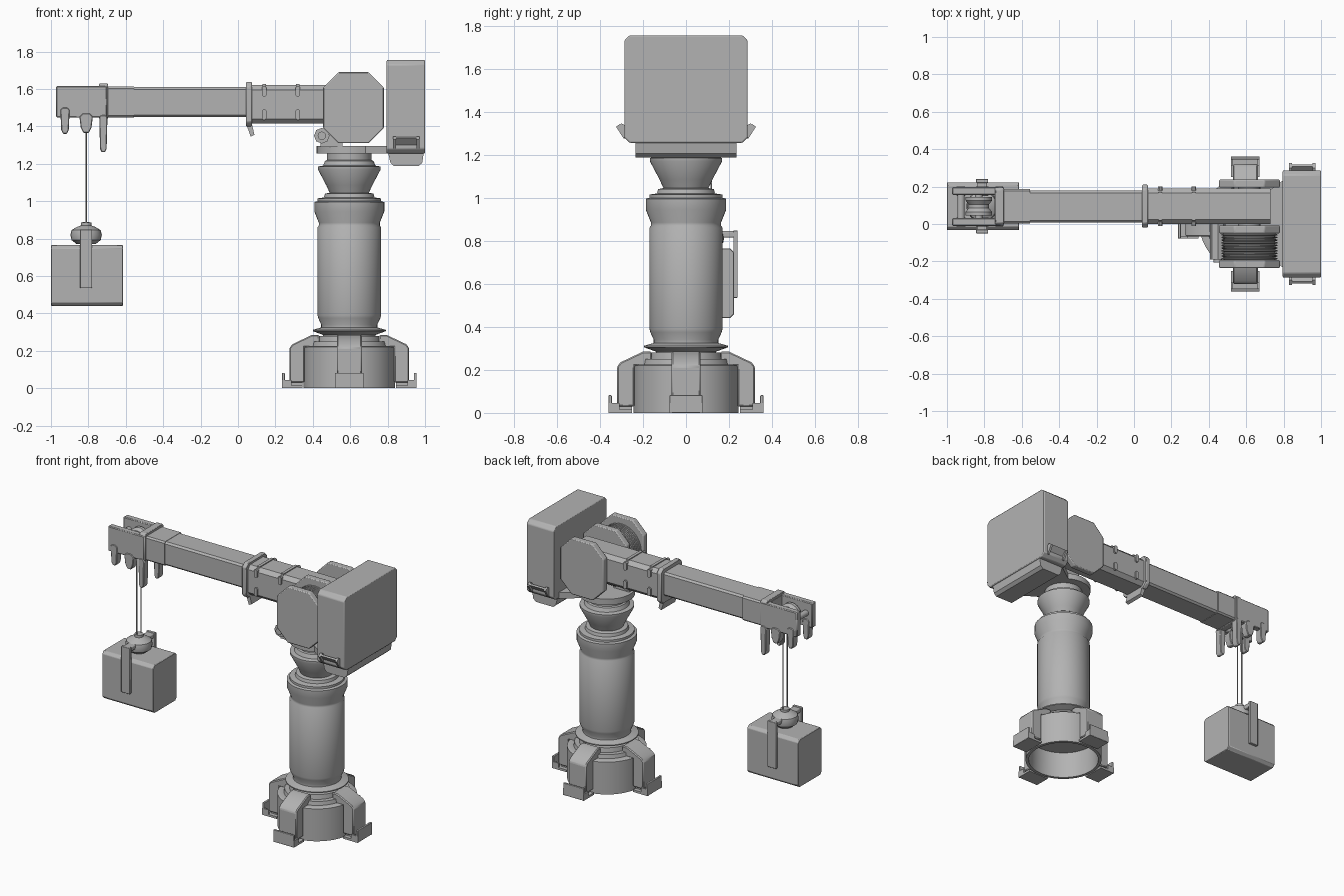
import bpy, bmesh, math
from mathutils import Matrix, Vector

cube = bpy.data.objects.get("Cube")
if cube:
    bpy.data.objects.remove(cube, do_unlink=True)

GREY = (0.45, 0.45, 0.45, 1)
mat = bpy.data.materials.new("plain grey")
mat.use_nodes = True
mat.diffuse_color = GREY
mat.node_tree.nodes["Principled BSDF"].inputs["Base Color"].default_value = GREY

CX = 0.595   # column axis
ARM_Y = 0.095  # boom centre line


def finish(name, bm, bevel=0.0, segments=1):
    bmesh.ops.recalc_face_normals(bm, faces=bm.faces)
    mesh = bpy.data.meshes.new(name)
    bm.to_mesh(mesh)
    bm.free()
    ob = bpy.data.objects.new(name, mesh)
    bpy.context.collection.objects.link(ob)
    mesh.materials.append(mat)
    if bevel:
        mod = ob.modifiers.new("bevel", "BEVEL")
        mod.width, mod.segments = bevel, segments
    bpy.ops.object.select_all(action="DESELECT")
    ob.select_set(True)
    bpy.context.view_layer.objects.active = ob
    bpy.ops.object.shade_smooth_by_angle(angle=math.radians(35))
    return ob


def prism(name, pts, axis, lo, hi, bevel=0.0, segments=1, turn=None):
    """Extrude a 2D outline along an axis; points are the other two axes in order."""
    def place(a, b, c):
        return {"x": (c, a, b), "y": (a, c, b), "z": (a, b, c)}[axis]
    bm = bmesh.new()
    face = bm.faces.new([bm.verts.new(place(a, b, lo)) for a, b in pts])
    ext = bmesh.ops.extrude_face_region(bm, geom=[face])
    move = Vector(place(0, 0, hi - lo))
    for v in ext["geom"]:
        if isinstance(v, bmesh.types.BMVert):
            v.co += move
    if turn is not None:
        bmesh.ops.rotate(bm, verts=bm.verts, cent=(CX, 0, 0), matrix=Matrix.Rotation(turn, 3, "Z"))
    return finish(name, bm, bevel, segments)


def cut_rect(a0, a1, b0, b1, c):
    return [(a0 + c, b0), (a1 - c, b0), (a1, b0 + c), (a1, b1 - c),
            (a1 - c, b1), (a0 + c, b1), (a0, b1 - c), (a0, b0 + c)]


def rect(a0, a1, b0, b1):
    return [(a0, b0), (a1, b0), (a1, b1), (a0, b1)]


def box(name, x, y, z, bevel=0.0, turn=None):
    return prism(name, rect(*x, *y), "z", *z, bevel, 2, turn)


def rod(name, p, q, r, sides=16):
    p, q = Vector(p), Vector(q)
    bm = bmesh.new()
    m = Matrix.Translation((p + q) / 2) @ (q - p).to_track_quat("Z", "Y").to_matrix().to_4x4()
    bmesh.ops.create_cone(bm, cap_ends=True, segments=sides, radius1=r, radius2=r,
                          depth=(q - p).length, matrix=m)
    return finish(name, bm)


def lathe(name, profile, origin, axis="Z", steps=48):
    """Spin (radius, height) points about an axis through the origin."""
    bm = bmesh.new()
    vs = [bm.verts.new((r, 0, h)) for r, h in profile]
    es = [bm.edges.new(e) for e in zip(vs, vs[1:])]
    bmesh.ops.spin(bm, geom=vs + es, cent=(0, 0, 0), axis=(0, 0, 1), angle=math.tau, steps=steps)
    bmesh.ops.remove_doubles(bm, verts=bm.verts, dist=1e-4)
    if axis == "Y":
        bmesh.ops.rotate(bm, verts=bm.verts, cent=(0, 0, 0), matrix=Matrix.Rotation(-math.pi / 2, 3, "X"))
    bmesh.ops.translate(bm, verts=bm.verts, vec=origin)
    return finish(name, bm)


# Hollow base and column
lathe("base", [(0, .18), (.22, .18), (.225, 0), (.245, 0), (.245, .22), (.235, .225),
               (.205, .225), (.2, .25), (.17, .25), (.165, .28), (0, .28)], (CX, 0, 0))
lathe("column", [(0, .27), (.14, .27), (.14, .285), (.195, .305), (.195, .312), (.15, .325),
                 (.15, .34), (.166, .375), (.17, .39), (.17, .86), (.163, .87), (.163, .885),
                 (.187, .945), (.187, .995), (.17, 1.0), (.17, 1.015), (.135, 1.02),
                 (.13, 1.04), (.105, 1.045), (.123, 1.085), (.168, 1.17), (.168, 1.185),
                 (.14, 1.19), (.13, 1.215), (.12, 1.22), (.12, 1.26), (0, 1.26)], (CX, 0, 0))

# Four outrigger legs with turned-up feet
for i in range(4):
    t = i * math.pi / 2
    leg = [(.24, .03), (.32, .03), (.32, .215), (.305, .235), (.2, .285), (.16, .285),
           (.16, .22), (.24, .22)]
    prism("leg", [(CX + r, z) for r, z in leg], "y", -.067, .067, .006, 1, t)
    box("foot_sole", (CX + .25, CX + .358), (-.077, .077), (0, .015), 0, t)
    box("foot_pad", (CX + .25, CX + .31), (-.05, .05), (.01, .04), 0, t)
    box("foot_plate", (CX + .345, CX + .36), (-.077, .077), (0, .082), .003, t)
    for s in (-1, 1):
        box("foot_flange", (CX + .31, CX + .36), sorted((s * .066, s * .077)), (0, .045), 0, t)

# Turntable deck and counterweight
deck = [(CX + .175 * math.cos(a), .175 * math.sin(a))
        for a in (math.radians(60 + 15 * k) for k in range(17))]
prism("deck", deck + [(.8, -.235), (.98, -.235), (.98, .235), (.8, .235)], "z", 1.255, 1.295)
prism("counterweight", cut_rect(-.287, .287, 1.255, 1.755, .025), "x", .795, 1.0, .006, 2)
prism("counterweight_foot", [(.8, 1.27), (.815, 1.205), (.835, 1.187), (.965, 1.187), (.985, 1.205), (.995, 1.27)],
      "y", -.235, .235)
for s in (-1, 1):
    prism("step_plate", [(s * .255, 1.29), (s * .265, 1.275), (s * .318, 1.335), (s * .308, 1.342)],
          "x", .83, .97)
    for x in (.83, .955):
        prism("step_rib", [(s * .27, 1.275), (s * .29, 1.275), (s * .325, 1.33), (s * .3, 1.345), (s * .27, 1.33)],
              "x", x, x + .015)

# Winch housing: octagonal cheeks with a grooved drum
for y in (.195, -.05, -.235):
    prism("cheek_plate", cut_rect(.455, .78, 1.31, 1.69, .082), "y", y, y + .042, .006, 2)
groove = [(0, 0)]
for k in range(10):
    h = k * .0142
    groove += [(.135, h), (.15, h + .004), (.15, h + .009), (.135, h + .0135)]
lathe("winch_drum", groove + [(0, .142)], (.617, -.192, 1.5), "Y", 32)
rod("winch_axle", (.617, -.235, 1.5), (.617, .235, 1.5), .06)
rod("winch_motor", (.448, -.19, 1.35), (.448, .0, 1.35), .042, 8)
rod("motor_shaft", (.448, -.205, 1.35), (.448, -.18, 1.35), .022, 12)
box("motor_mount", (.44, .56), (-.17, -.02), (1.29, 1.36))

# Telescopic boom, widest section first
prism("boom_root", cut_rect(0, .19, 1.415, 1.62, .025), "x", .06, .73)
prism("boom_middle", cut_rect(.007, .178, 1.45, 1.61, .012), "x", -.6, .06)
prism("boom_collar", cut_rect(-.02, .21, 1.4, 1.638, .025), "x", .042, .075, .005)
prism("collar_tail", [(.045, 1.41), (.075, 1.41), (.088, 1.355), (.068, 1.345)], "y", .02, .17)
prism("boom_sleeve", cut_rect(.003, .187, 1.447, 1.612, .01), "x", -.745, -.555)
prism("sleeve_band", cut_rect(-.005, .195, 1.44, 1.63, .012), "x", -.742, -.695, .004)
for x in (.14, .32):
    for z in (1.435, 1.56):
        for y in (0, .19):
            prism("boom_clip", cut_rect(x - .012, x + .012, z, z + .055, .007), "y", y - .011, y + .011)
        box("clip_tie", (x - .01, x + .01), (.02, .17), (1.61, 1.626))

# Forked boom tip with hooks, cross pin and pulley
for y in (-.01, .155):
    prism("tip_prong", rect(-.972, -.7, 1.447, 1.615), "y", y, y + .042, .005)
    for x, w, bottom, top in ((-.925, .025, 1.36, 1.5), (-.72, .022, 1.262, 1.46),
                              (-.812, .036, 1.365, 1.47)):
        hook = [(x - w, top - w / 2), (x - w / 2, top), (x + w / 2, top), (x + w, top - w / 2),
                (x + w * .8, bottom + w * .8), (x + w * .4, bottom), (x - w * .4, bottom),
                (x - w * .8, bottom + w * .8)]
        prism("tip_hook", hook, "y", y - .004, y + .046, .004)
rod("tip_pin", (-.925, 0, 1.54), (-.925, .19, 1.54), .02)
rod("pulley_axle", (-.83, 0, 1.52), (-.83, .19, 1.52), .02)
lathe("pulley", [(0, 0), (.07, 0), (.07, .02), (.055, .04), (.055, .06), (.07, .08), (.07, .1), (0, .1)],
      (-.83, ARM_Y - .05, 1.52), "Y", 32)

# Hoist cables, hook block and crate
for s in (-1, 1):
    rod("cable", (-.812, ARM_Y + s * .022, .86), (-.812, ARM_Y + s * .022, 1.5), .004, 8)
    strap = ARM_Y + s * .135
    box("crate_strap", (-.845, -.78), (strap - .01, strap + .01), (.535, .848), .003)
    box("strap_arm", (-.84, -.785), sorted((ARM_Y + s * .05, strap)), (.815, .845), .006)
lathe("hook_block", [(0, -.05), (.05, -.05), (.078, -.028), (.084, 0), (.078, .025), (.05, .042),
                     (.028, .05), (.028, .066), (0, .07)], (-.812, ARM_Y, .82), "Z", 24)
prism("crate", cut_rect(-.033, .223, .44, .765, .018), "x", -1.0, -.615, .003)
